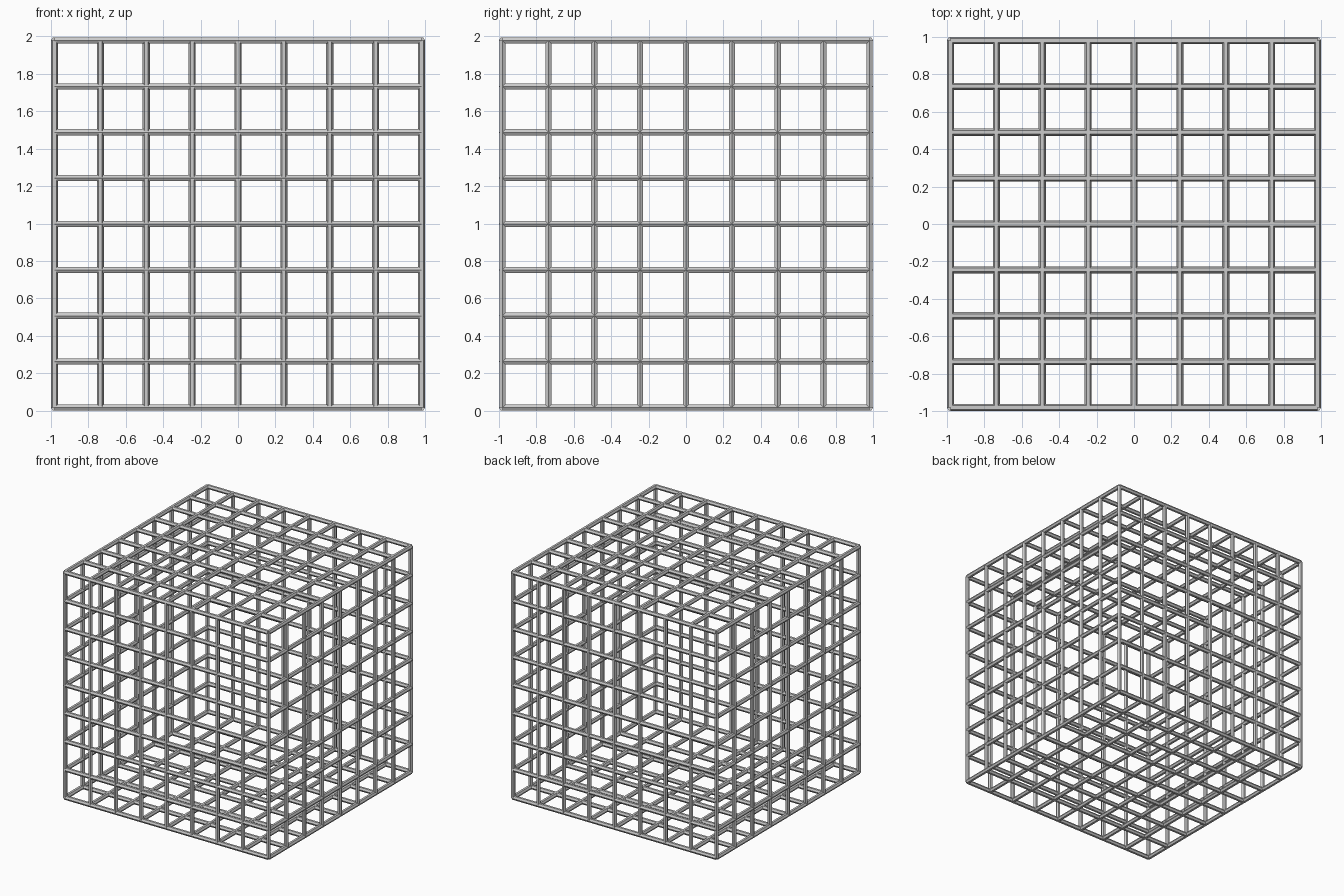
import bpy, bmesh
from mathutils import Matrix, Vector

if "Cube" in bpy.data.objects:
    bpy.data.objects.remove(bpy.data.objects["Cube"])

N = 8            # cells per side
R = 0.019        # bar radius
H = 1.0 - R      # half distance between outer bar centres
ZC = H + R * 0.866
AXES = [Vector((1, 0, 0)), Vector((0, 1, 0)), Vector((0, 0, 1))]


def bar(bm, axis, corner, centre):
    """Six-sided bar along axis, one profile corner pointing along corner."""
    rot = Matrix((corner.cross(axis), corner, axis)).transposed().to_4x4()
    bmesh.ops.create_cone(bm, cap_ends=True, segments=6, radius1=R, radius2=R,
                          depth=2 * H, matrix=Matrix.Translation(centre) @ rot)


def bar_set(name, a, corner):
    """All bars parallel to axis a that lie on the faces of the cube."""
    bm = bmesh.new()
    u, v = AXES[(a + 1) % 3], AXES[(a + 2) % 3]
    for i in range(N + 1):
        for j in range(N + 1):
            if i in (0, N) or j in (0, N):
                c = u * (-H + 2 * H * i / N) + v * (-H + 2 * H * j / N)
                bar(bm, AXES[a], corner, c + Vector((0, 0, ZC)))
    mesh = bpy.data.meshes.new(name)
    bm.to_mesh(mesh)
    bm.free()
    bpy.context.collection.objects.link(bpy.data.objects.new(name, mesh))


# cage bars in the three directions
bar_set("width_bars", 0, AXES[1])
bar_set("depth_bars", 1, AXES[0])
bar_set("upright_bars", 2, AXES[0])
